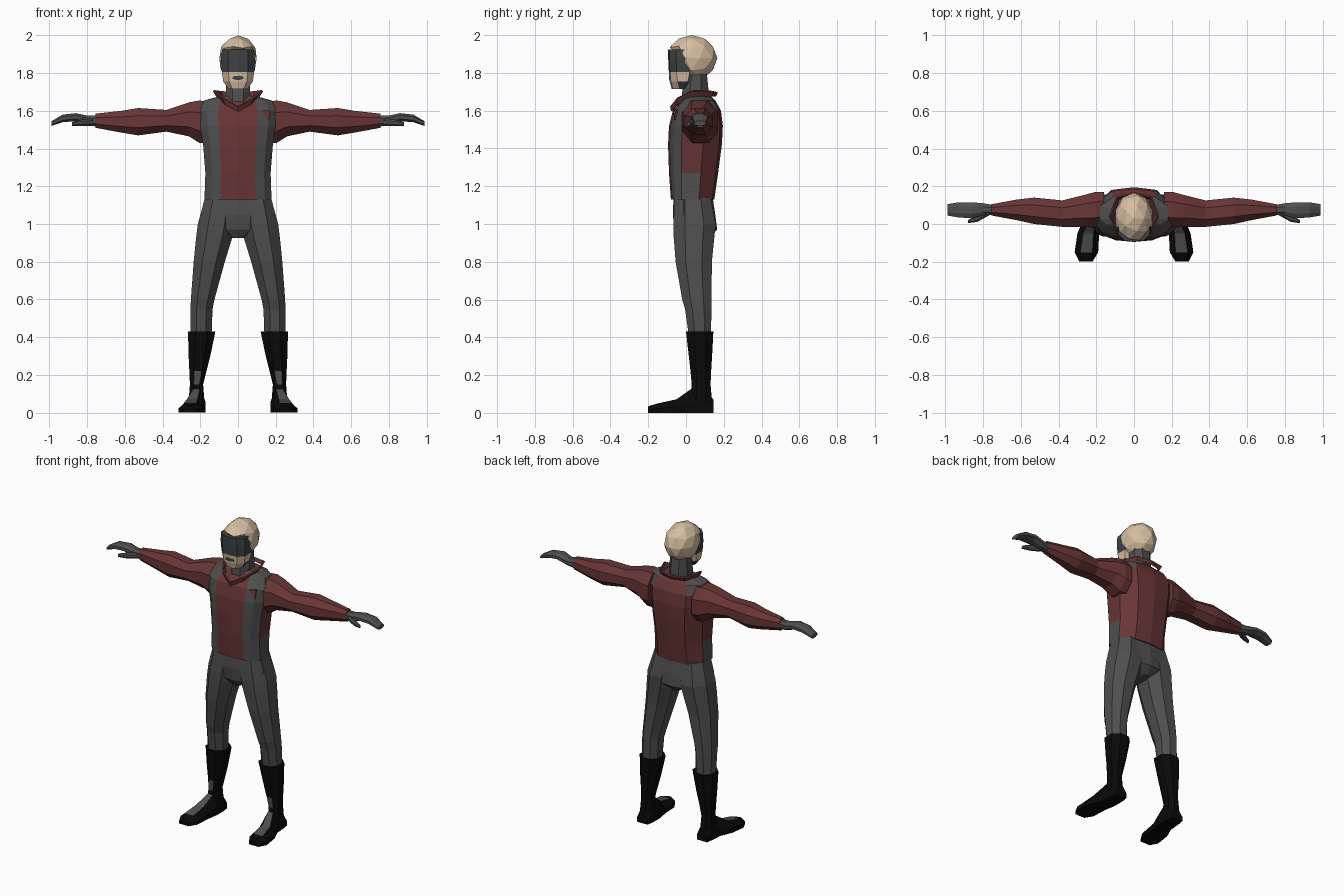
import bpy, bmesh
from mathutils import Vector

if "Cube" in bpy.data.objects:
    bpy.data.objects.remove(bpy.data.objects["Cube"])


def material(name, rgb):
    m = bpy.data.materials.new(name)
    m.diffuse_color = (*rgb, 1)
    m.use_nodes = True
    m.node_tree.nodes["Principled BSDF"].inputs["Base Color"].default_value = m.diffuse_color
    return m


RED = material("jacket_red", (0.14, 0.036, 0.036))
GRAY = material("cloth_gray", (0.078, 0.078, 0.078))
DARK = material("visor_dark", (0.05, 0.053, 0.057))
BLACK = material("boot_black", (0.003, 0.003, 0.003))
TAN = material("hair_tan", (0.68, 0.52, 0.36))


def finish(name, bm, mats, rule=None, mirror=False):
    """Turn a bmesh into an object, colouring faces by a rule."""
    bmesh.ops.recalc_face_normals(bm, faces=bm.faces)
    bm.normal_update()
    if rule:
        for f in bm.faces:
            f.material_index = rule(f.calc_center_median(), f.normal)
    me = bpy.data.meshes.new(name)
    bm.to_mesh(me)
    bm.free()
    for m in mats:
        me.materials.append(m)
    ob = bpy.data.objects.new(name, me)
    bpy.context.collection.objects.link(ob)
    if mirror:
        ob.modifiers.new("mirror", "MIRROR").use_mirror_merge = False
    return ob


def loft(name, rings, mats, rule=None, mirror=False, caps=True):
    """Skin a list of equal-length closed rings."""
    bm = bmesh.new()
    rows = [[bm.verts.new(p) for p in r] for r in rings]
    n = len(rows[0])
    for a, b in zip(rows, rows[1:]):
        for i in range(n):
            j = (i + 1) % n
            bm.faces.new((a[i], a[j], b[j], b[i]))
    if caps:
        bm.faces.new(rows[0])
        bm.faces.new(rows[-1])
    return finish(name, bm, mats, rule, mirror)


def octagon(a0, a1, b0, b1, k=0.28):
    """Chamfered rectangle as 2D points."""
    uv = [(k, 0), (1 - k, 0), (1, k), (1, 1 - k), (1 - k, 1), (k, 1), (0, 1 - k), (0, k)]
    return [(a0 + (a1 - a0) * u, b0 + (b1 - b0) * v) for u, v in uv]


def upright(z, x0, x1, y0, y1):
    return [(x, y, z) for x, y in octagon(x0, x1, y0, y1)]


def sideways(x, y0, y1, z0, z1):
    return [(x, y, z) for y, z in octagon(y0, y1, z0, z1)]


def full(half):
    """Complete a half ring that starts and ends on the centre plane."""
    return half + [(-x, y, z) for x, y, z in reversed(half[1:-1])]


def body_ring(z, w, yf, yb):
    d = yb - yf
    shape = [(0, 0), (.52, .03), (.8, .1), (1, .25), (1, .65), (.6, .95), (0, 1)]
    return full([(w * u, yf + d * v, z) for u, v in shape])


# Jacket: red centre and back, gray front panels, hips and shoulders
def jacket_rule(c, n):
    x = abs(c.x)
    if c.z > 1.61:
        return 1 if x > 0.06 else 0
    if c.y < -0.02:
        return 1 if x > 0.09 else 0
    return 1 if c.z < 1.24 and c.y < 0.06 else 0


loft("jacket", [body_ring(*r) for r in [
    (1.13, .178, -.08, .15), (1.27, .173, -.09, .17), (1.42, .185, -.095, .19),
    (1.52, .2, -.09, .195), (1.60, .205, -.07, .185), (1.655, .18, -.02, .155),
    (1.68, .09, 0, .13)]], [RED, GRAY], jacket_rule)

# Flared collar with a dipped front
collar_low = [(0, -.07, 1.60), (.06, -.04, 1.635), (.10, .04, 1.67), (.08, .13, 1.68), (0, .15, 1.68)]
collar_top = [(0, -.075, 1.625), (.075, -.045, 1.67), (.125, .04, 1.71), (.09, .14, 1.705), (0, .16, 1.70)]
collar = loft("collar", [full(collar_low), full(collar_top)], [RED], caps=False)
collar.modifiers.new("thickness", "SOLIDIFY").thickness = 0.01

# Plain triangular chest patch
patch = [(.12, -.058, 1.6), (.168, -.042, 1.605), (.165, -.055, 1.55)]
loft("chest_patch", [[(x, y - o, z) for x, y, z in patch] for o in (.001, .008)], [RED])

# Sleeves
loft("sleeve", [sideways(*r) for r in [
    (.16, -.01, .17, 1.43, 1.65), (.205, -.02, .17, 1.43, 1.655), (.26, -.015, .155, 1.465, 1.645),
    (.38, -.015, .125, 1.49, 1.605), (.53, 0, .14, 1.47, 1.615),
    (.62, .02, .13, 1.485, 1.6), (.755, .045, .105, 1.51, 1.585)]], [RED], mirror=True)

# Gloved hands with thumbs
loft("hand", [sideways(*r) for r in [
    (.74, .05, .10, 1.515, 1.575), (.80, .045, .11, 1.525, 1.575), (.86, .03, .115, 1.545, 1.588),
    (.93, .035, .115, 1.54, 1.58), (.99, .045, .105, 1.52, 1.545)]], [GRAY], mirror=True)
loft("thumb", [sideways(*r) for r in [
    (.77, .045, .08, 1.52, 1.56), (.83, .012, .045, 1.52, 1.553),
    (.88, .004, .022, 1.52, 1.54)]], [GRAY], mirror=True)

# Trousers: hips and legs
loft("hips", [body_ring(*r) for r in [
    (1.15, .168, -.065, .14), (1.05, .195, -.07, .155),
    (.97, .12, -.06, .165), (.925, .035, -.03, .12)]], [GRAY])
loft("trouser_leg", [upright(*r) for r in [
    (1.14, .02, .175, -.06, .13), (1.0, .015, .213, -.067, .157), (.93, .03, .222, -.065, .15),
    (.8, .07, .235, -.055, .137), (.6, .125, .25, -.02, .135), (.55, .135, .252, -.005, .135),
    (.41, .14, .252, .015, .132)]], [GRAY], mirror=True)

# Boot shafts with a gray shin plate
loft("boot_shaft", [upright(*r) for r in [
    (.43, .12, .265, 0, .145), (.3, .147, .262, .015, .138), (.22, .167, .258, .024, .133),
    (.15, .185, .255, .03, .13), (.06, .178, .262, .02, .138)]], [BLACK, GRAY],
    lambda c, n: int(.15 < c.z < .22 and n.y < -.9), mirror=True)


# Boot feet, skinned from heel to toe
def foot_ring(y, x0, x1, h):
    return [(x0, y, 0), (x1, y, 0), (x1, y, h * .45), (x1 - .03, y, h),
            (x0 + .03, y, h), (x0, y, h * .45)]


loft("boot_foot", [foot_ring(*r) for r in [
    (.145, .18, .255, .07), (.1, .172, .262, .13), (.025, .172, .268, .125),
    (-.05, .185, .3, .072), (-.15, .19, .315, .05), (-.2, .22, .29, .035)]], [BLACK, GRAY],
    lambda c, n: int(n.z > .7 and -.16 < c.y < .02), mirror=True)

# Neck
loft("neck", [upright(*r) for r in [
    (1.59, -.07, .07, -.03, .12), (1.7, -.065, .065, -.02, .12), (1.80, -.06, .06, 0, .11)]], [GRAY])


# Face: tan jaw below, dark visor above
def face_ring(z, w, yf, ys):
    return full([(0, yf - .006, z), (w * .6, yf, z), (w, yf + .035, z), (w, ys, z), (0, ys + .02, z)])


loft("face", [face_ring(*r) for r in [
    (1.715, .05, -.07, -.01), (1.755, .078, -.08, .01), (1.805, .086, -.085, .02),
    (1.87, .09, -.088, .02), (1.925, .085, -.088, .02)]], [TAN, DARK],
    lambda c, n: int(c.z > 1.81 or (c.y > -.03 and c.z < 1.76)))
loft("mouth", [[(x, y, z) for x, z in octagon(-.03, .03, 1.765, 1.785)]
               for y in (-.081, -.0895)], [DARK])

# Faceted hair, hollowed back around the face
bm = bmesh.new()
bmesh.ops.create_icosphere(bm, subdivisions=2, radius=1)
for v in bm.verts:
    v.co = Vector((v.co.x * .104, v.co.y * .136 + .03, v.co.z * .122 + 1.878))
    if v.co.z < 1.9 and v.co.y < 0:
        v.co.y = -.005
    elif v.co.z < 1.8:
        v.co.y = min(v.co.y, .11)
finish("hair", bm, [TAN])
